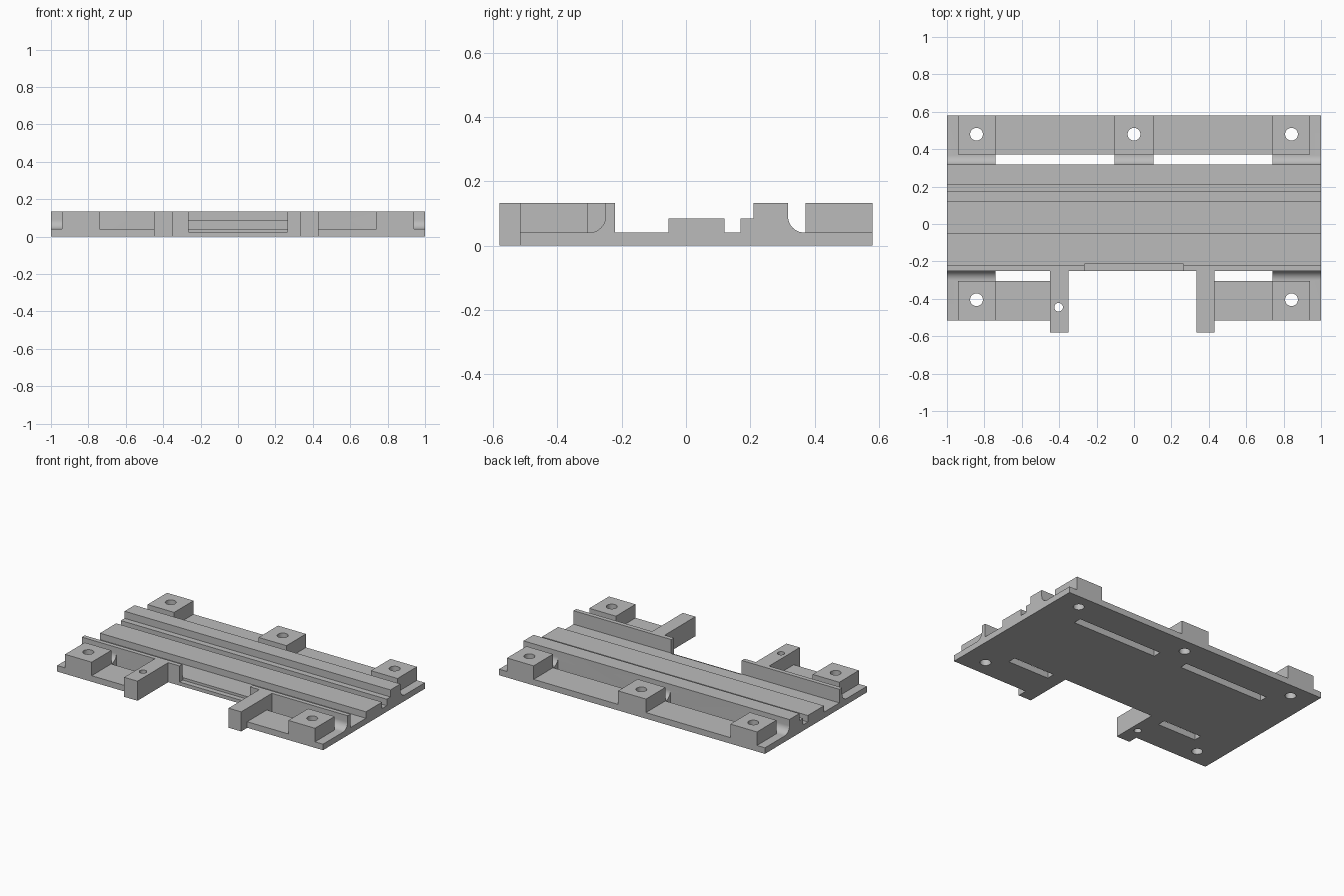
import bpy, bmesh, math

if "Cube" in bpy.data.objects:
    bpy.data.objects.remove(bpy.data.objects["Cube"], do_unlink=True)

TOP, FLOOR, MID = 0.133, 0.041, 0.085
FRONT, BACK = -0.515, 0.58
WALL_F, WALL_B = -0.25, 0.317      # outer faces of the rail section
R = 0.05                           # fillet radius and slot width

grey = bpy.data.materials.new("light_grey")
grey.use_nodes = True
grey.diffuse_color = (0.5, 0.5, 0.5, 1)
grey.node_tree.nodes["Principled BSDF"].inputs["Base Color"].default_value = (0.5, 0.5, 0.5, 1)


def make(name, bm):
    bmesh.ops.recalc_face_normals(bm, faces=bm.faces)
    mesh = bpy.data.meshes.new(name)
    bm.to_mesh(mesh)
    bm.free()
    mesh.materials.append(grey)
    ob = bpy.data.objects.new(name, mesh)
    bpy.context.collection.objects.link(ob)
    return ob


def extrude(name, points, vec):
    bm = bmesh.new()
    face = bm.faces.new([bm.verts.new(p) for p in points])
    new = bmesh.ops.extrude_face_region(bm, geom=[face])["geom"]
    bmesh.ops.translate(bm, vec=vec, verts=[g for g in new if isinstance(g, bmesh.types.BMVert)])
    return make(name, bm)


def box(name, x0, x1, y0, y1, z0, z1):
    return extrude(name, [(x0, y0, z0), (x1, y0, z0), (x1, y1, z0), (x0, y1, z0)], (0, 0, z1 - z0))


def cylinder(name, x, y, r, n=40):
    ring = [(x + r * math.cos(math.tau * i / n), y + r * math.sin(math.tau * i / n), -0.1) for i in range(n)]
    return extrude(name, ring, (0, 0, 0.4))


def combine(tool, operation):
    tool.hide_render = True
    mod = plate.modifiers.new(tool.name, "BOOLEAN")
    mod.operation, mod.solver, mod.object = operation, "EXACT", tool
    bpy.context.view_layer.objects.active = plate
    bpy.ops.object.modifier_apply(modifier=mod.name)
    bpy.data.objects.remove(tool, do_unlink=True)


def cut(*args):
    combine(box("cutter", *args), "DIFFERENCE")


def add(name, *args):
    combine(box(name, *args), "UNION")


def fillet(wall, side):
    # quarter round from the wall down to the flange
    steps = [math.pi / 2 * i / 10 for i in range(11)]
    return [(wall + side * R * (1 - math.cos(a)), FLOOR + R * (1 - math.sin(a))) for a in steps]


# Rail cross-section swept along x, with thin flanges front and back
profile = [(FRONT, 0), (FRONT, FLOOR)] + fillet(WALL_F, -1)[::-1]
profile += [(WALL_F, TOP), (-0.22, TOP), (-0.22, FLOOR), (-0.054, FLOOR), (-0.054, MID),
            (0.12, MID), (0.12, FLOOR), (0.17, FLOOR), (0.17, MID), (0.21, MID),
            (0.21, TOP), (WALL_B, TOP)]
profile += fillet(WALL_B, 1) + [(BACK, FLOOR), (BACK, 0)]
plate = extrude("mounting_plate", [(-1, y, z) for y, z in profile], (2, 0, 0))

# Front notch between the arms, and the opening in the front wall
cut(-0.4, 0.38, -0.7, WALL_F, -0.1, 0.3)
cut(-0.265, 0.265, -0.3, -0.215, 0.024, 0.3)

# Through slots beside the rail
for x0, x1 in [(-0.74, -0.105), (0.105, 0.74)]:
    cut(x0, x1, WALL_B, WALL_B + R + 0.005, -0.1, 0.3)
for x0, x1 in [(-0.74, -0.44), (0.42, 0.74)]:
    cut(x0, x1, WALL_F - R - 0.005, WALL_F, -0.1, 0.3)

# Two forward arms
for x0, x1 in [(-0.45, -0.35), (0.335, 0.43)]:
    add("arm", x0, x1, -0.58, -0.235, 0, TOP)

# Screw posts
for x0, x1 in [(-0.94, -0.74), (-0.105, 0.105), (0.74, 0.94)]:
    add("rear_post", x0, x1, WALL_B + R + 0.004, BACK, 0.02, TOP)
for x0, x1 in [(-0.94, -0.74), (0.74, 0.94)]:
    add("front_post", x0, x1, FRONT, WALL_F - R - 0.004, 0.02, TOP)

# Screw holes
for x, y, r in [(-0.842, 0.48, 0.034), (0, 0.48, 0.034), (0.842, 0.48, 0.034),
                (-0.842, -0.405, 0.034), (0.842, -0.405, 0.034), (-0.403, -0.445, 0.023)]:
    combine(cylinder("hole_cutter", x, y, r), "DIFFERENCE")

bpy.ops.object.select_all(action="DESELECT")
plate.select_set(True)
bpy.context.view_layer.objects.active = plate
bpy.ops.object.shade_smooth_by_angle(angle=math.radians(30))
